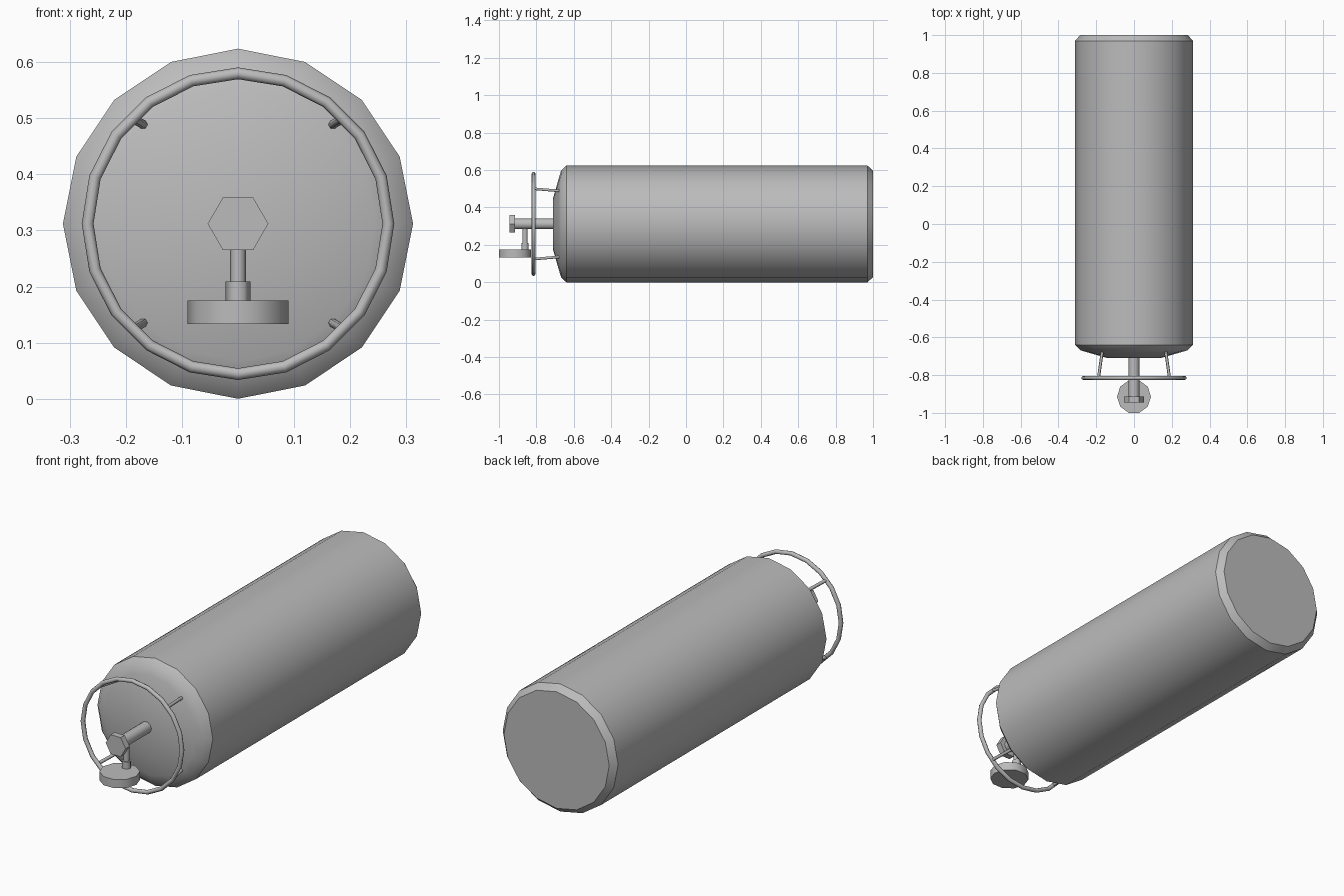
import bpy, bmesh, math
from mathutils import Vector

cube = bpy.data.objects.get("Cube")
if cube:
    bpy.data.objects.remove(cube, do_unlink=True)

AXIS_Z = 0.312  # height of the cylinder axis

metal = bpy.data.materials.new("grey_metal")
metal.use_nodes = True
metal.diffuse_color = (0.5, 0.5, 0.5, 1)
metal.node_tree.nodes["Principled BSDF"].inputs["Base Color"].default_value = (0.5, 0.5, 0.5, 1)


def lathe(name, start, end, profile, sides, smooth=35):
    """Closed turned solid; profile holds (distance from start, radius)."""
    start, end = Vector(start), Vector(end)
    axis = (end - start).normalized()
    u = Vector((1, 0, 0))
    u = (u - axis * u.dot(axis)).normalized()
    v = axis.cross(u)
    bm = bmesh.new()
    rings = []
    for d, r in profile:
        ring = []
        for i in range(sides):
            a = math.tau * i / sides
            ring.append(bm.verts.new(start + axis * d + (u * math.cos(a) + v * math.sin(a)) * r))
        rings.append(ring)
    for low, high in zip(rings, rings[1:]):
        for i in range(sides):
            j = (i + 1) % sides
            bm.faces.new((low[i], low[j], high[j], high[i]))
    bm.faces.new(rings[0])
    bm.faces.new(rings[-1])
    bmesh.ops.recalc_face_normals(bm, faces=bm.faces)
    mesh = bpy.data.meshes.new(name)
    bm.to_mesh(mesh)
    bm.free()
    obj = bpy.data.objects.new(name, mesh)
    bpy.context.collection.objects.link(obj)
    finish(obj, smooth)


def finish(obj, smooth):
    obj.data.materials.append(metal)
    bpy.ops.object.select_all(action='DESELECT')
    obj.select_set(True)
    bpy.context.view_layer.objects.active = obj
    bpy.ops.object.shade_smooth_by_angle(angle=math.radians(smooth))


def rod(name, start, end, radius, sides, smooth=35):
    length = (Vector(end) - Vector(start)).length
    lathe(name, start, end, [(0, radius), (length, radius)], sides, smooth)


# Tank with domed front and chamfered flat base
lathe("tank", (0, -0.71, AXIS_Z), (0, 1, AXIS_Z),
      [(0, 0.14), (0.03, 0.245), (0.042, 0.285), (0.07, 0.312),
       (1.68, 0.312), (1.71, 0.285)], 16)

# Guard ring and its four struts
bpy.ops.mesh.primitive_torus_add(
    major_segments=20, minor_segments=8, major_radius=0.268, minor_radius=0.0105,
    location=(0, -0.815, AXIS_Z), rotation=(math.pi / 2, 0, 0))
ring = bpy.context.object
ring.name = "guard_ring"
finish(ring, 50)
for sx, side in ((1, "left"), (-1, "right")):
    for sz, level in ((1, "upper"), (-1, "lower")):
        rod(f"{level}_{side}_strut", (sx * 0.188, -0.815, AXIS_Z + sz * 0.188),
            (sx * 0.166, -0.66, AXIS_Z + sz * 0.175), 0.008, 6, 65)

# Valve stem with hexagonal cap
rod("valve_stem", (0, -0.69, AXIS_Z), (0, -0.92, AXIS_Z), 0.029, 10, 40)
rod("hex_cap", (0, -0.945, AXIS_Z), (0, -0.914, AXIS_Z), 0.054, 6)

# Downward outlet with collar and pressure dial
rod("outlet_pipe", (0, -0.861, 0.2), (0, -0.861, AXIS_Z), 0.014, 8, 50)
rod("outlet_collar", (0, -0.861, 0.17), (0, -0.861, 0.209), 0.022, 6, 65)
rod("pressure_dial", (0, -0.914, 0.133), (0, -0.914, 0.175), 0.09, 10, 40)
